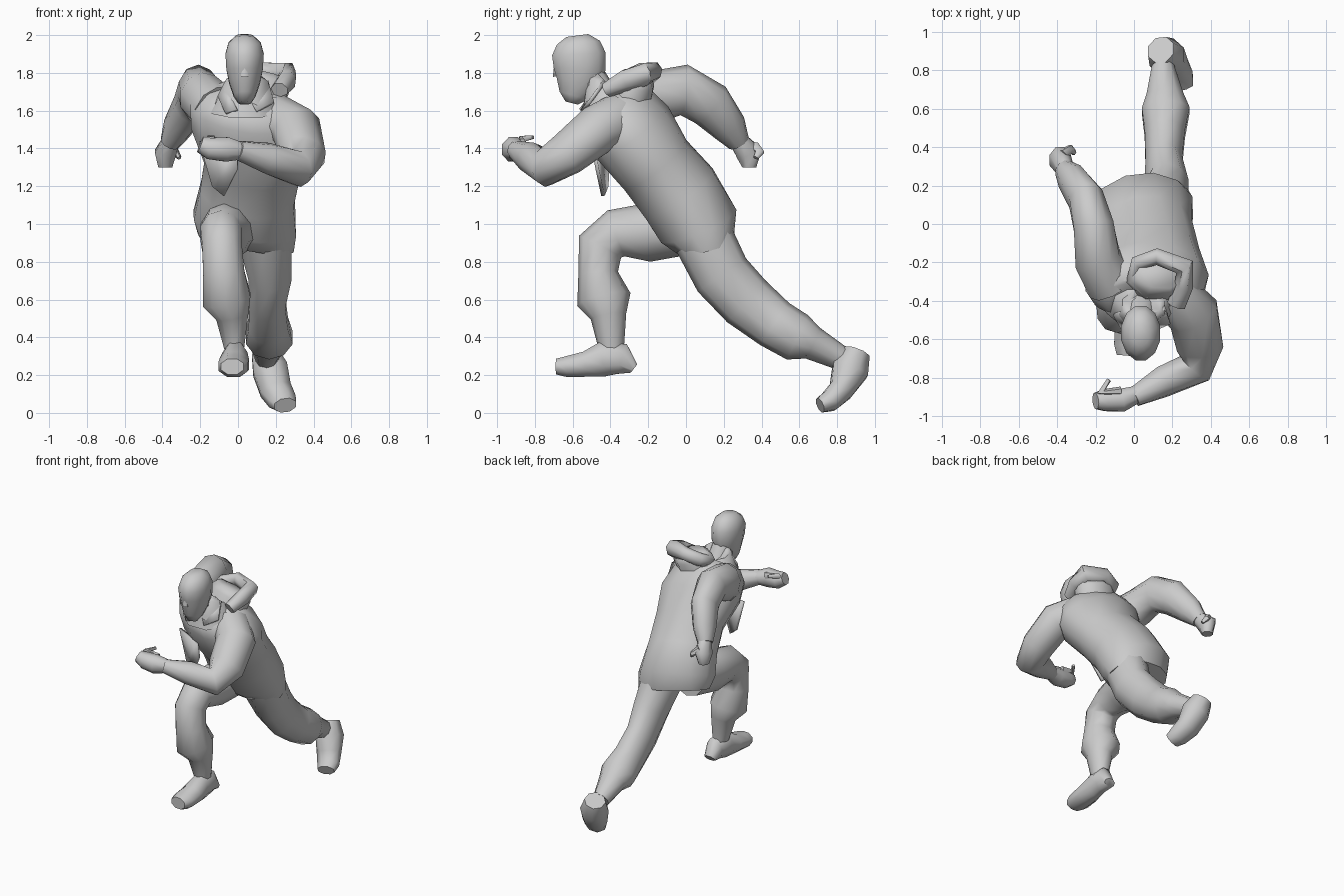
import bpy, bmesh, math
from mathutils import Vector


def finish(name, bm, angle=60):
    bmesh.ops.recalc_face_normals(bm, faces=bm.faces)
    me = bpy.data.meshes.new(name)
    bm.to_mesh(me)
    bm.free()
    ob = bpy.data.objects.new(name, me)
    bpy.context.collection.objects.link(ob)
    bpy.ops.object.select_all(action='DESELECT')
    ob.select_set(True)
    bpy.context.view_layer.objects.active = ob
    bpy.ops.object.shade_smooth_by_angle(angle=math.radians(angle))
    return ob


def loft(name, pts, ref=(1, 0, 0), ref_end=None, n=10, skew=False):
    """Tube through (x, y, z, half width, half depth) stations; width follows ref."""
    bm = bmesh.new()
    a, b = Vector(ref), Vector(ref_end or ref)
    c = [Vector(p[:3]) for p in pts]
    rings = []
    for i, p in enumerate(pts):
        t = Vector()
        if i > 0:
            t += (c[i] - c[i - 1]).normalized()
        if i < len(pts) - 1:
            t += (c[i + 1] - c[i]).normalized()
        t.normalize()
        u = a.lerp(b, i / (len(pts) - 1))
        if not skew:
            u = u - t * u.dot(t)
        u.normalize()
        v = t.cross(u).normalized()
        rings.append([bm.verts.new(c[i] + u * p[3] * math.cos(k) + v * p[4] * math.sin(k))
                      for k in (2 * math.pi * (j + .5) / n for j in range(n))])
    for r, s in zip(rings, rings[1:]):
        for j in range(n):
            bm.faces.new((r[j], r[(j + 1) % n], s[(j + 1) % n], s[j]))
    bm.faces.new(rings[0])
    bm.faces.new(rings[-1])
    return finish(name, bm)


def sheet(name, pts, thick):
    """Thin cloth panel from an outline."""
    bm = bmesh.new()
    bm.faces.new([bm.verts.new(p) for p in pts])
    ob = finish(name, bm)
    m = ob.modifiers.new("thickness", 'SOLIDIFY')
    m.thickness = thick
    return ob


# Jacket body, twisted between hem and shoulders
loft("jacket", [
    (.04, .09, .9, .265, .165), (.035, .06, 1.0, .285, .225),
    (.05, -.035, 1.16, .26, .225), (.08, -.16, 1.31, .265, .21), (.07, -.28, 1.48, .325, .23),
    (.05, -.36, 1.6, .31, .195), (.04, -.41, 1.67, .2, .15)],
    (1, .18, -.16), (1, -.25, -.2), n=12, skew=True)

# Collar, neck and front flap
loft("collar", [(.04, -.40, 1.60, .20, .17), (.04, -.42, 1.68, .15, .13),
                (.05, -.43, 1.75, .12, .10), (.05, -.425, 1.755, .09, .08)], n=8)
loft("neck", [(.04, -.42, 1.62, .09, .09), (.035, -.53, 1.82, .07, .08)])
sheet("front_flap", [(-.2, -.40, 1.44), (0, -.48, 1.40), (0, -.46, 1.29),
                     (-.07, -.43, 1.15), (-.13, -.41, 1.2)], .02)
for name, pts in (("lapel_right", [(-.06, -.44, 1.75), (.0, -.55, 1.6), (-.06, -.53, 1.58), (-.1, -.46, 1.67)]),
                  ("lapel_left", [(.16, -.44, 1.76), (.19, -.52, 1.65), (.1, -.56, 1.6), (.06, -.53, 1.66)])):
    sheet(name, pts, .02)

# Head
loft("head", [
    (.035, -.605, 1.64, .035, .035), (.035, -.595, 1.68, .06, .08), (.035, -.572, 1.75, .085, .12),
    (.035, -.563, 1.82, .1, .142), (.035, -.567, 1.9, .105, .147), (.035, -.57, 1.96, .088, .118),
    (.035, -.575, 1.998, .045, .06)], n=12)
loft("nose", [(.035, -.685, 1.85, .012, .012), (.035, -.683, 1.78, .024, .022)], n=6)

# Hood blown back behind the neck, drooping to the left
loft("hood_rim", [
    (.08, -.37, 1.72, .03, .03), (-.01, -.29, 1.74, .04, .035), (.02, -.2, 1.78, .05, .04),
    (.12, -.17, 1.81, .05, .045), (.26, -.22, 1.795, .065, .055), (.26, -.32, 1.76, .06, .05),
    (.22, -.42, 1.71, .04, .05)], (0, 0, 1), n=7)
loft("hood_pouch", [(.1, -.3, 1.64, .15, .12), (.13, -.27, 1.75, .16, .11),
                    (.14, -.26, 1.79, .13, .08)], n=8)

# Arms
bend = (-.46, .64, -.68)
loft("left_arm", [
    (.2, -.36, 1.55, .14, .13), (.31, -.47, 1.5, .13, .14), (.34, -.63, 1.37, .115, .13),
    (.315, -.75, 1.295, .1, .1), (.15, -.82, 1.35, .08, .085), (0, -.9, 1.39, .055, .05)], bend)
loft("right_arm", [
    (-.11, -.31, 1.6, .14, .14), (-.19, -.18, 1.67, .125, .14), (-.21, -.01, 1.71, .11, .135),
    (-.25, .13, 1.63, .095, .125), (-.32, .23, 1.51, .08, .095), (-.36, .28, 1.43, .055, .06)])

# Fists and thumbs
loft("left_fist", [(.03, -.88, 1.385, .045, .045), (-.06, -.915, 1.395, .07, .065),
                   (-.15, -.915, 1.4, .062, .063), (-.2, -.92, 1.42, .045, .045)], (0, 0, 1), n=8)
loft("left_thumb", [(-.07, -.87, 1.43, .025, .025), (-.17, -.87, 1.45, .02, .025),
                    (-.13, -.81, 1.46, .01, .012)], (0, 0, 1), n=6)
loft("right_fist", [(-.35, .27, 1.45, .045, .05), (-.385, .335, 1.375, .06, .075),
                    (-.385, .335, 1.3, .04, .04)], n=8)
loft("right_thumb", [(-.37, .36, 1.41, .03, .03), (-.33, .39, 1.38, .025, .02),
                     (-.31, .37, 1.35, .015, .012)], (0, 1, 0), n=6)

# Trouser legs
loft("front_leg", [
    (-.03, .02, .98, .16, .14), (-.07, -.2, .955, .135, .155), (-.09, -.37, .95, .115, .13),
    (-.085, -.455, .88, .11, .125), (-.075, -.465, .74, .115, .105), (-.06, -.435, .6, .135, .145),
    (-.03, -.41, .51, .09, .095), (-.02, -.395, .34, .055, .067)])
loft("back_leg", [
    (.14, .08, .95, .15, .16), (.17, .19, .73, .12, .155), (.155, .32, .59, .1, .15),
    (.16, .47, .47, .11, .135), (.165, .59, .4, .13, .13), (.16, .67, .37, .1, .09),
    (.15, .82, .29, .06, .065)])

# Shoes
loft("front_shoe", [
    (-.01, -.275, .235, .045, .03), (-.01, -.34, .285, .065, .09), (-.015, -.44, .285, .07, .1),
    (-.02, -.53, .258, .085, .073), (-.025, -.63, .245, .085, .06), (-.03, -.685, .245, .065, .045)], n=8)
loft("back_shoe", [
    (.14, .905, .32, .075, .075), (.17, .87, .23, .1, .105), (.2, .82, .12, .09, .07),
    (.235, .76, .062, .08, .06), (.25, .71, .04, .065, .042)], n=8)
